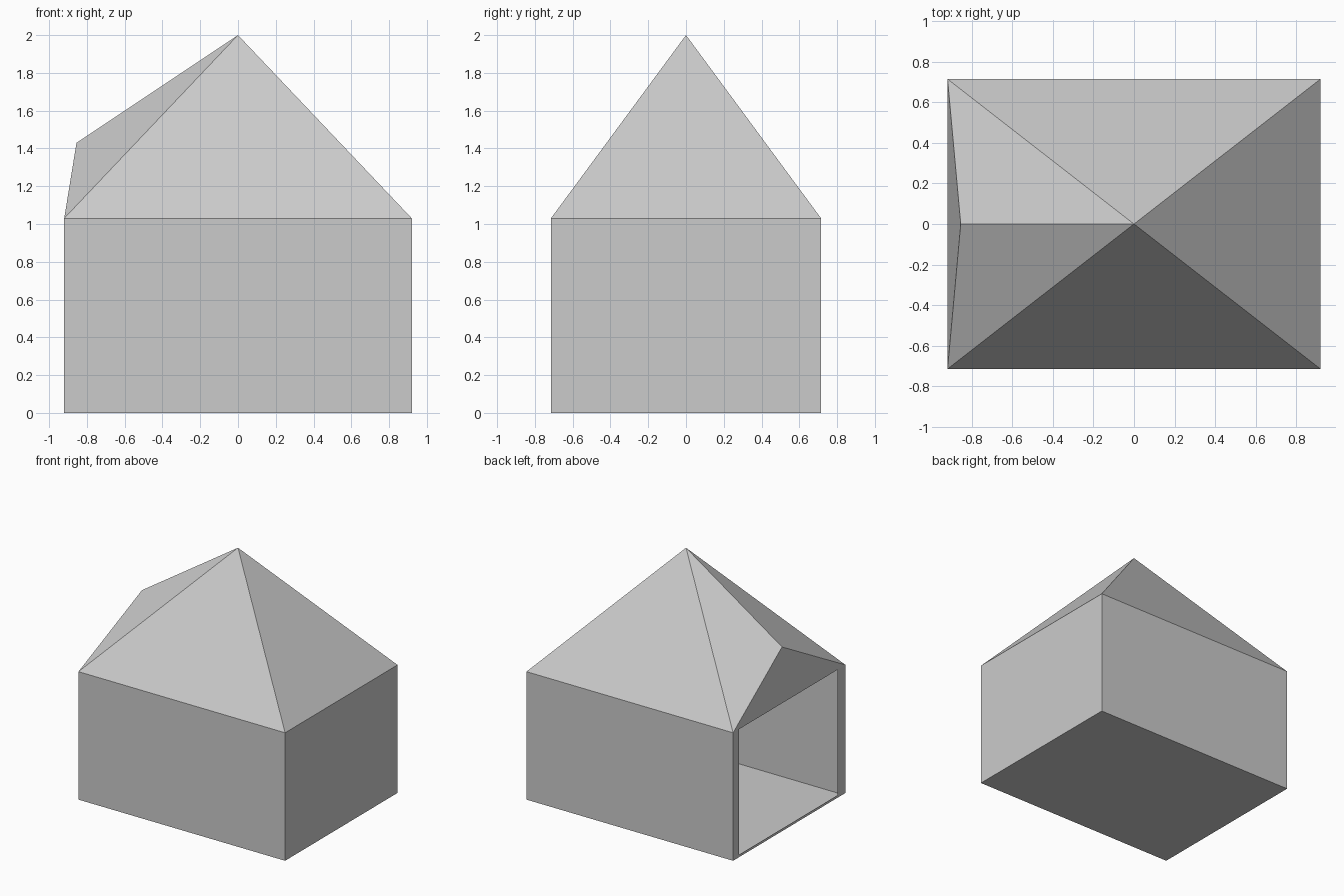
import bpy

if "Cube" in bpy.data.objects:
    bpy.data.objects.remove(bpy.data.objects["Cube"])

X, Y, EAVE, TOP = 0.92, 0.715, 1.03, 2.0


def mesh_object(name, verts, faces, thickness=0):
    mesh = bpy.data.meshes.new(name)
    mesh.from_pydata(verts, [], faces)
    mesh.update()
    obj = bpy.data.objects.new(name, mesh)
    bpy.context.collection.objects.link(obj)
    if thickness:
        mod = obj.modifiers.new("thickness", 'SOLIDIFY')
        mod.thickness = thickness
        mod.offset = -1
        mod.use_even_offset = True
    return obj


# Three walls, open on the left side
plan = [(-X, -Y), (X, -Y), (X, Y), (-X, Y)]
mesh_object("walls",
            [(x, y, z) for z in (0, EAVE) for x, y in plan],
            [(i, i + 1, i + 5, i + 4) for i in range(3)], 0.035)

# Floor sheet
mesh_object("floor", [(x, y, 0) for x, y in plan], [(3, 2, 1, 0)])

# Hipped roof with a small raised gable over the opening
corners = [(x, y, EAVE) for x, y in plan]
mesh_object("roof",
            corners + [(0, 0, TOP), (-0.855, 0, 1.43)],
            [(0, 1, 4), (1, 2, 4), (2, 3, 4),    # main slopes
             (3, 5, 4), (5, 0, 4),               # raised slopes on the left
             (3, 0, 5)])                         # gable

# Narrow entrance frame: two jambs and a low sill
front, back = -Y + 0.105, Y - 0.075
for name, y0, y1, z1 in (("front_jamb", -Y, front, EAVE),
                         ("back_jamb", back, Y, EAVE),
                         ("sill", front, back, 0.02)):
    mesh_object(name, [(-X, y0, 0), (-X, y1, 0), (-X, y1, z1), (-X, y0, z1)],
                [(3, 2, 1, 0)])
